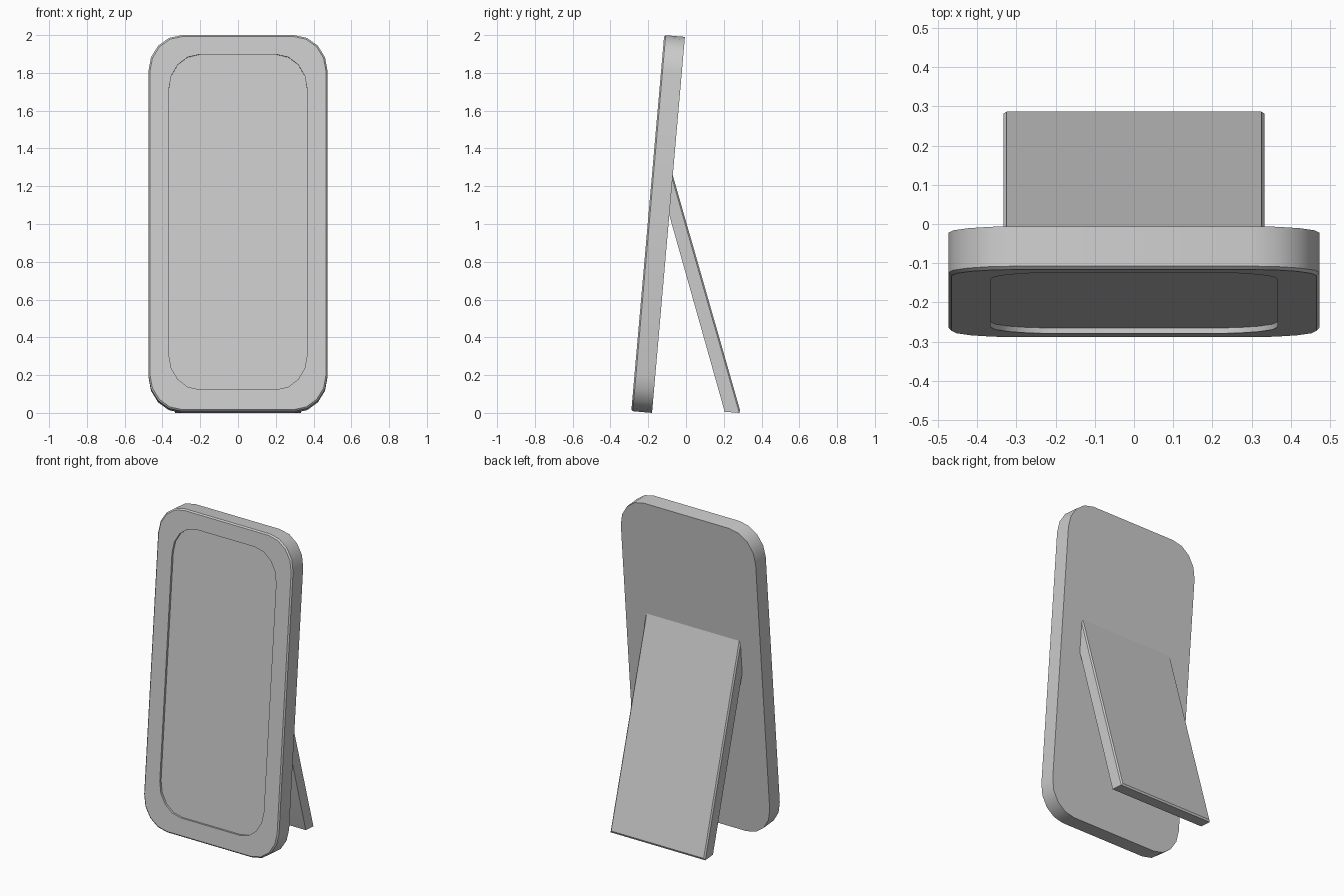
import bpy, bmesh, math
from mathutils import Matrix

cube = bpy.data.objects.get("Cube")
if cube:
    bpy.data.objects.remove(cube, do_unlink=True)

grey = bpy.data.materials.new("plain_grey")
grey.use_nodes = True
colour = (0.6, 0.6, 0.6, 1)
grey.diffuse_color = colour
grey.node_tree.nodes["Principled BSDF"].inputs["Base Color"].default_value = colour

HEIGHT, THICK, TILT = 1.998, 0.11, math.radians(5)


def finish(name, bm):
    bmesh.ops.recalc_face_normals(bm, faces=bm.faces)
    mesh = bpy.data.meshes.new(name)
    bm.to_mesh(mesh)
    bm.free()
    mesh.materials.append(grey)
    obj = bpy.data.objects.new(name, mesh)
    bpy.context.collection.objects.link(obj)
    bpy.ops.object.select_all(action='DESELECT')
    obj.select_set(True)
    bpy.context.view_layer.objects.active = obj
    bpy.ops.object.shade_smooth_by_angle(angle=math.radians(30))
    return obj


def rounded_ring(bm, half_w, low, high, y, rx, rz, steps=4):
    """Rounded rectangle of vertices in the upright plane at depth y."""
    ring = []
    for corner, (sx, top) in enumerate([(1, 1), (-1, 1), (-1, 0), (1, 0)]):
        cx = sx * (half_w - rx)
        cz = high - rz if top else low + rz
        for i in range(steps + 1):
            a = math.pi / 2 * (corner + i / steps)
            ring.append(bm.verts.new((cx + rx * math.cos(a), y, cz + rz * math.sin(a))))
    return ring


# Frame with a softened front rim and a shallow recessed panel
bm = bmesh.new()
rim, depth = 0.008, 0.014
rings = [
    rounded_ring(bm, 0.474, 0, HEIGHT, 0, 0.175, 0.19),
    rounded_ring(bm, 0.474, 0, HEIGHT, rim - THICK, 0.175, 0.19),
    rounded_ring(bm, 0.474 - rim, rim, HEIGHT - rim, -THICK, 0.17, 0.185),
    rounded_ring(bm, 0.366, 0.115, 1.895, -THICK, 0.16, 0.185),
    rounded_ring(bm, 0.366, 0.115, 1.895, depth - THICK, 0.16, 0.185),
]
for a, b in zip(rings, rings[1:]):
    for i in range(len(a)):
        j = (i + 1) % len(a)
        bm.faces.new((a[i], a[j], b[j], b[i]))
bm.faces.new(rings[0])
bm.faces.new(rings[-1])
bm.transform(Matrix.Translation((0, -0.18, 0)) @ Matrix.Rotation(-TILT, 4, 'X'))
finish("frame", bm)

# Easel leg: slanted board running from the back of the frame to the ground
bm = bmesh.new()
profile = [(-0.072, 1.265), (0.287, 0.012), (0.282, 0), (0.205, 0.006), (-0.092, 1.06)]
face = bm.faces.new([bm.verts.new((-0.333, y, z)) for y, z in profile])
extruded = bmesh.ops.extrude_face_region(bm, geom=[face])["geom"]
bmesh.ops.translate(bm, vec=(0.666, 0, 0),
                    verts=[v for v in extruded if isinstance(v, bmesh.types.BMVert)])
# Soften the long rear edges
long_edges = [e for e in bm.edges
              if abs(e.verts[0].co.x - e.verts[1].co.x) < 0.001
              and max(v.co.z for v in e.verts) > 1.2
              and min(v.co.z for v in e.verts) < 0.1]
bmesh.ops.bevel(bm, geom=long_edges, offset=0.008, segments=1, affect='EDGES')
finish("easel_leg", bm)
